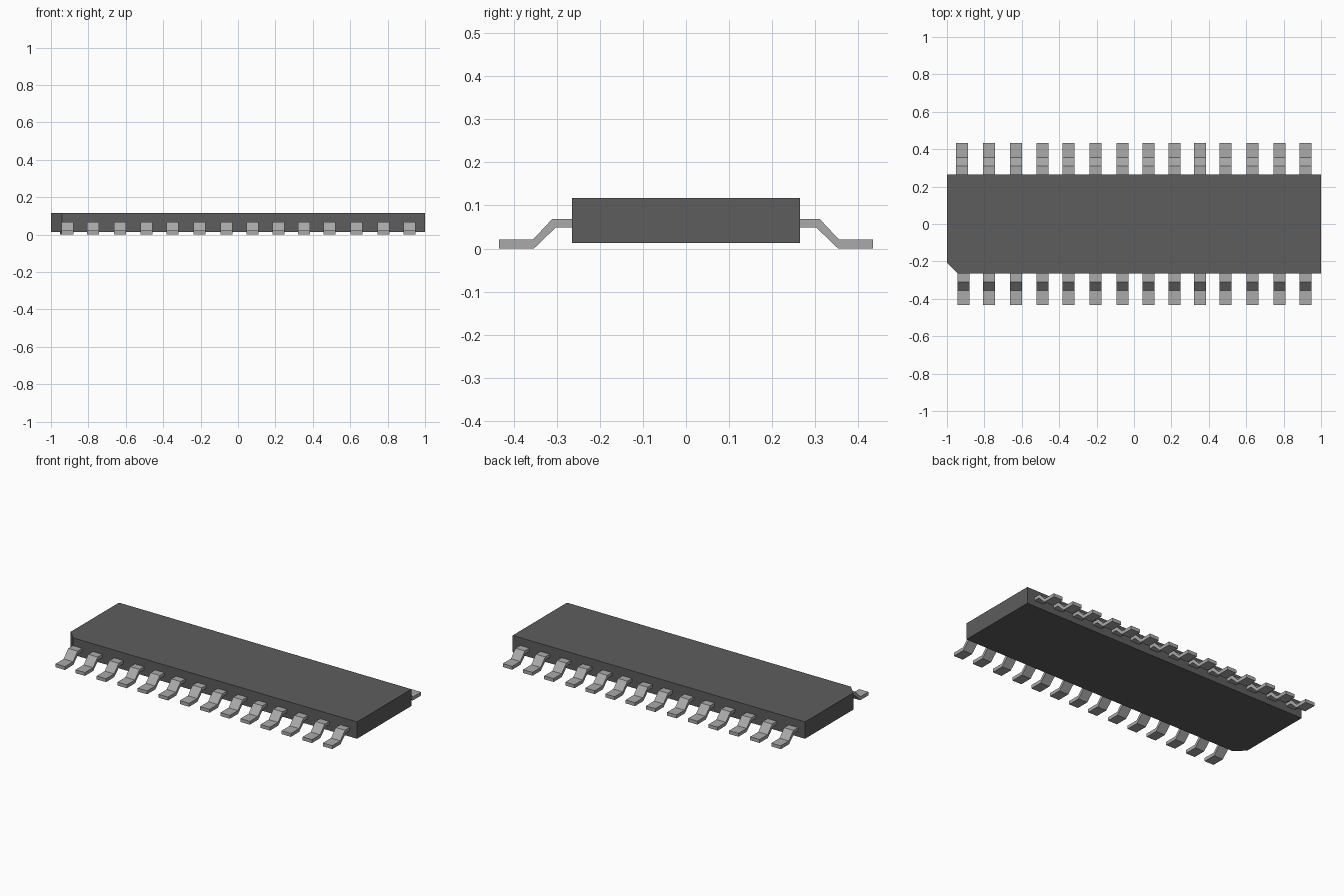
import bpy
import bmesh

cube = bpy.data.objects.get("Cube")
if cube:
    bpy.data.objects.remove(cube, do_unlink=True)


def material(name, value):
    mat = bpy.data.materials.new(name)
    colour = (value, value, value, 1.0)
    mat.diffuse_color = colour
    mat.use_nodes = True
    bsdf = next(n for n in mat.node_tree.nodes if n.type == 'BSDF_PRINCIPLED')
    bsdf.inputs["Base Color"].default_value = colour
    return mat


def extruded(name, points, offset, mat):
    """Extrude a closed 3D outline along offset into a solid."""
    bm = bmesh.new()
    face = bm.faces.new([bm.verts.new(p) for p in points])
    result = bmesh.ops.extrude_face_region(bm, geom=[face])
    verts = [g for g in result["geom"] if isinstance(g, bmesh.types.BMVert)]
    bmesh.ops.translate(bm, verts=verts, vec=offset)
    if len(bm.faces) == len(points) + 1:  # keep the starting cap
        bm.faces.new([v for v in bm.verts if v not in verts])
    bmesh.ops.recalc_face_normals(bm, faces=bm.faces)
    mesh = bpy.data.meshes.new(name)
    bm.to_mesh(mesh)
    bm.free()
    mesh.materials.append(mat)
    obj = bpy.data.objects.new(name, mesh)
    bpy.context.collection.objects.link(obj)
    return obj


plastic = material("dark grey plastic", 0.11)
metal = material("light grey metal", 0.40)

# Package body with one chamfered corner
Y, BOTTOM, TOP = 0.265, 0.013, 0.117
outline = [(-1, Y), (-1, -Y + 0.058), (-0.942, -Y), (1, -Y), (1, Y)]
extruded("package_body", [(x, y, BOTTOM) for x, y in outline],
         (0, 0, TOP - BOTTOM), plastic)

# Bent lead: shoulder, slope and foot, as (distance outward, height)
PROFILE = [(Y, 0.069), (0.31, 0.069), (0.355, 0.021), (0.434, 0.021),
           (0.434, 0.0), (0.353, 0.0), (0.302, 0.049), (Y, 0.049)]
WIDTH = 0.064
PINS = [-0.92, -0.775, -0.631, -0.489, -0.35, -0.207, -0.062,
        0.077, 0.216, 0.353, 0.49, 0.634, 0.778, 0.917]

# A row of leads along the front and back
for side, sign in (("front", -1), ("back", 1)):
    lead = extruded(f"{side}_lead_1",
                    [(-WIDTH / 2, sign * y, z) for y, z in PROFILE],
                    (WIDTH, 0, 0), metal)
    lead.location.x = -0.912 if side == "front" else PINS[0]
    for i, x in enumerate(PINS[1:], start=2):
        copy = bpy.data.objects.new(f"{side}_lead_{i}", lead.data)
        copy.location.x = x
        bpy.context.collection.objects.link(copy)
